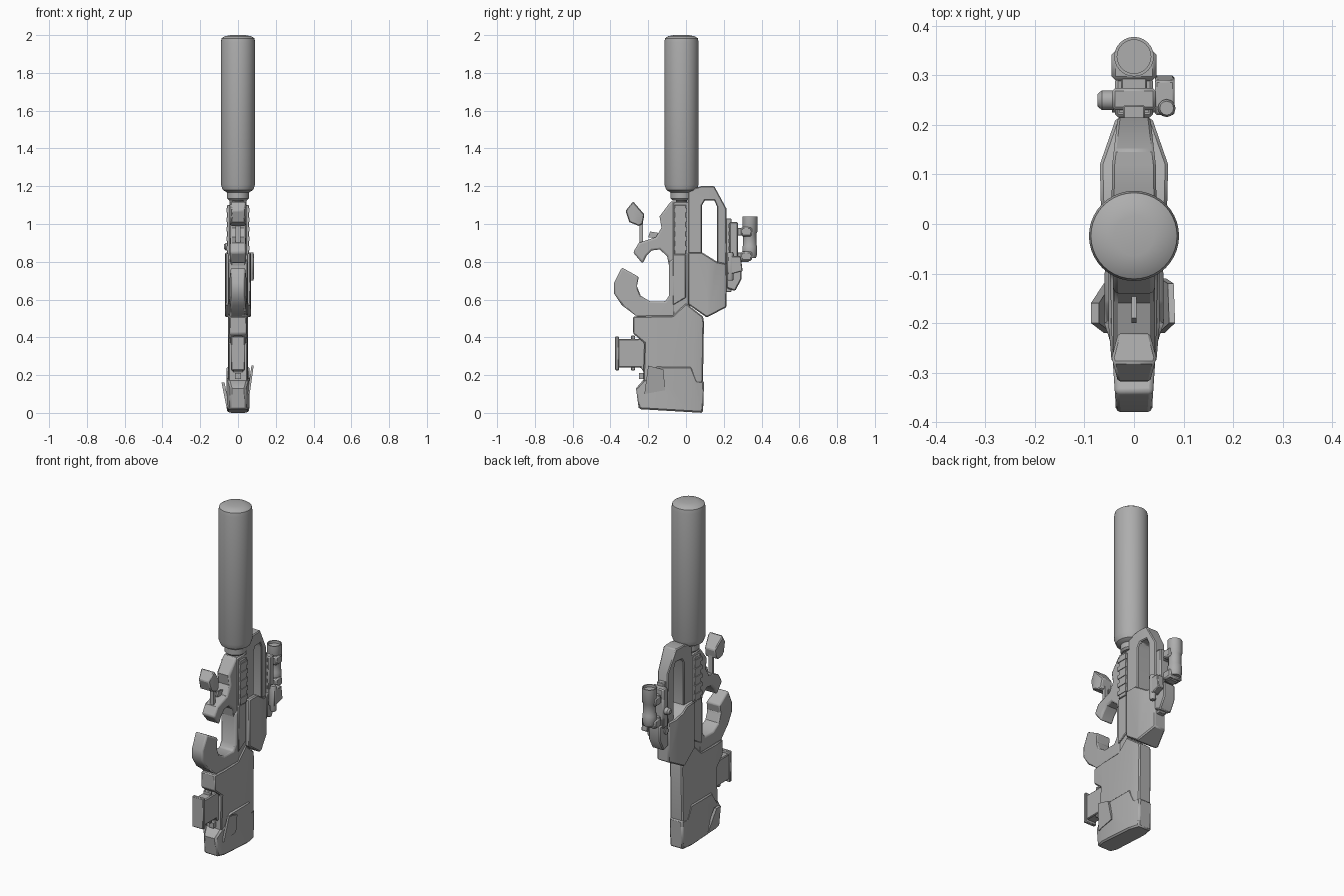
import bpy
import bmesh
import math
from mathutils import Matrix, Vector

if "Cube" in bpy.data.objects:
    bpy.data.objects.remove(bpy.data.objects["Cube"])

grey = bpy.data.materials.new("matte grey")
grey.use_nodes = True
grey.diffuse_color = (0.42, 0.42, 0.42, 1)
grey.node_tree.nodes["Principled BSDF"].inputs["Base Color"].default_value = grey.diffuse_color

# All helper dimensions are given in hundredths of a unit
UNIT = 0.01


def finish(name, bm, bevel=0, segments=1, angle=35):
    """Turn a bmesh into a shaded object with an optional edge bevel."""
    bmesh.ops.recalc_face_normals(bm, faces=bm.faces)
    mesh = bpy.data.meshes.new(name)
    bm.to_mesh(mesh)
    bm.free()
    mesh.materials.append(grey)
    obj = bpy.data.objects.new(name, mesh)
    bpy.context.collection.objects.link(obj)
    bpy.ops.object.select_all(action="DESELECT")
    obj.select_set(True)
    bpy.context.view_layer.objects.active = obj
    bpy.ops.object.shade_smooth_by_angle(angle=math.radians(angle))
    if bevel:
        modifier = obj.modifiers.new("edge bevel", "BEVEL")
        modifier.width = bevel * UNIT
        modifier.segments = segments
        modifier.limit_method = "ANGLE"
        modifier.angle_limit = math.radians(50)
    return obj


def width_at(widths, y):
    """Interpolate a half width from (y, half width) stations."""
    if y <= widths[0][0]:
        return widths[0][1]
    for (a, wa), (b, wb) in zip(widths, widths[1:]):
        if y <= b:
            return wa + (wb - wa) * (y - a) / (b - a)
    return widths[-1][1]


def prism(name, outline, half, middle=0, bevel=0, segments=1, lean=0):
    """Extrude a side outline of (y, z) points across x; half may vary with y."""
    bm = bmesh.new()
    face = bm.faces.new([bm.verts.new((-1, y, z)) for y, z in outline])
    extruded = bmesh.ops.extrude_face_region(bm, geom=[face])["geom"]
    for vert in extruded:
        if isinstance(vert, bmesh.types.BMVert):
            vert.co.x = 1
    widths = half if isinstance(half, list) else [(0, half)]
    for y, _ in widths[1:-1]:
        bmesh.ops.bisect_plane(bm, geom=bm.verts[:] + bm.edges[:] + bm.faces[:],
                               plane_co=(0, y, 0), plane_no=(0, 1, 0))
    low = min(z for _, z in outline)
    for vert in bm.verts:
        x, y, z = vert.co
        x = middle + x * width_at(widths, y) + lean * (z - low)
        vert.co = Vector((x, y, z)) * UNIT
    return finish(name, bm, bevel, segments)


def box(name, x, y, z, bevel=0):
    """Box from (low, high) ranges."""
    outline = [(y[0], z[0]), (y[1], z[0]), (y[1], z[1]), (y[0], z[1])]
    return prism(name, outline, (x[1] - x[0]) / 2, (x[0] + x[1]) / 2, bevel)


def lathe(name, profile, centre, sides=32, axis="Z"):
    """Spin (radius, height) points around an axis and cap both ends."""
    bm = bmesh.new()
    rings = []
    for radius, height in profile:
        rings.append([bm.verts.new((radius * math.cos(math.tau * i / sides),
                                    radius * math.sin(math.tau * i / sides), height))
                      for i in range(sides)])
    for lower, upper in zip(rings, rings[1:]):
        for i in range(sides):
            j = (i + 1) % sides
            bm.faces.new((lower[i], lower[j], upper[j], upper[i]))
    bm.faces.new(rings[0])
    bm.faces.new(rings[-1])
    if axis == "X":
        bm.transform(Matrix.Rotation(math.pi / 2, 4, "Y"))
    bm.transform(Matrix.Scale(UNIT, 4) @ Matrix.Translation(centre))
    return finish(name, bm)


# Suppressor, neck and barrel
BORE = (0, -2.4, 0)
lathe("suppressor", [(5.5, 116.5), (8, 118), (9.1, 121), (9.1, 196), (8.7, 198.3),
                     (7, 199.4), (4, 200)], BORE, 40)
lathe("suppressor_neck", [(4.8, 112.5), (5.8, 113.5), (5.8, 117.5)], BORE, 24)
lathe("barrel", [(3, 100), (3, 113)], BORE, 16)

# Stock body and butt
prism("stock_body", [(-28, 51), (-7, 51.5), (0, 58), (9, 51), (9.5, 48), (9, 18),
                     (8, 6), (-23, 6), (-22, 37), (-28, 42)],
      [(-28, 4.5), (-20, 5.2), (4, 5.2), (10, 3.8)], bevel=0.6)
prism("butt", [(-25, 2), (9, 0), (9.6, 17), (6, 17), (3, 24.5), (-16, 24.5),
               (-20, 18), (-23, 17), (-26.5, 13)],
      [(-27, 3.8), (-20, 6), (2, 5.8), (10, 4)], bevel=0.8)
prism("butt_flare_left", [(-22, 10), (-11, 12), (-12, 23), (-20, 25)], 0.6, 5.6, lean=0.14)
prism("butt_flare_right", [(-22, 3), (-12, 3), (-16, 16), (-20, 16)], 0.8, -5.3, lean=-0.2)

# Front block on the stock
prism("front_neck", [(-36, 24), (-24, 24), (-22, 21), (-22, 40), (-26, 39), (-36, 39)], 3, bevel=0.5)
box("front_plate", (-3.7, 3.7), (-37.5, -35.5), (22.5, 40.5), 0.4)
for z in (23, 39):
    box("front_neck_rib", (-2.4, 2.4), (-29, -27), (z - 0.6, z + 2), 0.4)
box("front_catch", (-1.5, 1.5), (-25, -21), (18, 21))

# Receiver core and its lower panel
box("receiver_core", (-4.6, 4.6), (-7, 2), (50, 112), 0.6)
prism("receiver_panel", [(-7, 57), (0, 61), (0, 84), (-7, 84)], 5.4, bevel=0.4)

# Lower grip hook
prism("grip_hook", [(-34, 77), (-38, 69), (-38, 63), (-34, 57), (-26, 51), (-6, 51),
                    (-6, 82), (-9, 80), (-9, 62), (-11, 59), (-19, 59), (-24, 62),
                    (-26, 67), (-25, 72)],
      [(-38, 3.6), (-26, 4.4), (-8, 4.9), (-5, 4.9)], bevel=1.1, segments=2)

# Upper hand guard
prism("hand_guard", [(-23, 79), (-28, 85), (-25, 90), (-16, 93), (-13, 98), (-14, 104),
                     (-8, 112), (-6, 112), (-6, 76), (-9, 78), (-10, 83), (-14, 86.5),
                     (-18, 86), (-21, 83)], 4.2, bevel=1, segments=2)
prism("guard_fin", [(-20, 93), (-13, 92), (-13, 95), (-19, 96)], 0.5)

# Folding front thumb piece on a thin stem
prism("thumb_piece", [(-32, 107), (-28, 112), (-22, 105), (-23, 100), (-25, 99), (-30, 101)],
      [(-32, 3.2), (-27, 4.5), (-22, 3.2)], bevel=0.5)
box("thumb_stem", (-1.2, 1.2), (-24.5, -22.8), (87, 101))

# Side rails with raised ridges
for side in (-1, 1):
    prism("side_rail", [(-6, 84), (0, 84), (0, 110), (-6, 110)], 0.7, side * 5, bevel=0.2)
    for z in range(86, 108, 5):
        box("rail_ridge", (side * 5.7 - 0.4, side * 5.7 + 0.4), (-6.4, 0.4), (z, z + 2.4))

# Rear housing and the bridge around the sight slot
prism("rear_housing", [(1, 57.5), (11, 50.5), (21.5, 56), (21.5, 79), (16.5, 80),
                       (8.5, 85), (1, 85)],
      [(0, 6.6), (12, 6.9), (21.5, 3.6)], bevel=0.6)
prism("sight_bridge", [(1, 82), (1, 118), (8, 120), (15, 120), (21.5, 108), (21.5, 76),
                       (16.5, 77), (16.5, 109), (15, 112.5), (10, 112.5), (8.5, 110), (8.5, 82)],
      [(1, 4.6), (12, 4.4), (21.5, 3.3)], bevel=0.5)

# Sight mount
box("mount_rail", (-2.2, 2.2), (21, 24), (64, 103), 0.3)
for z in range(70, 102, 4):
    box("mount_rail_tooth", (-3, 3), (22.5, 24.6), (z, z + 2))
box("mount_base", (-4.4, 4.4), (23, 27.5), (78, 101), 0.6)
for z in (81, 94):
    box("mount_arm", (-2.6, 2.6), (26, 32), (z, z + 4), 0.3)
    box("mount_clamp", (-4.5, 4.5), (29, 35), (z - 0.5, z + 4.5), 0.8)

# Sight tube, end cap and flap
lathe("sight_tube", [(3.2, 82), (3.9, 84), (3.9, 88), (3.5, 89), (3.5, 95), (4, 96), (4, 104),
                     (3.4, 104), (3.4, 102.5)], (0, 33.8, 0), 24)
prism("sight_flap", [(29, 80), (33, 80), (37, 84), (36, 85), (29, 84)], 2.8, bevel=0.3)
lathe("adjust_knob", [(1.2, -7.4), (2, -6.5), (2, -4)], (0, 25, 88), 12, "X")

# Side pointer block below the sight
prism("pointer_body", [(21.5, 66), (26, 64.5), (29.5, 71), (29.5, 80), (21.5, 80)], 3.8, bevel=0.6)
lathe("pivot_pin", [(1.7, -4.4), (1.7, 4.6)], (0, 24.2, 75.5), 16, "X")
lathe("pointer_tube", [(1.4, 70), (1.8, 71), (1.8, 84), (1.4, 85)], (6.6, 23.4, 0), 12)
prism("pointer_wing", [(22, 73), (30, 75), (29, 83), (22, 83)], 2, 6.2, bevel=0.4)
